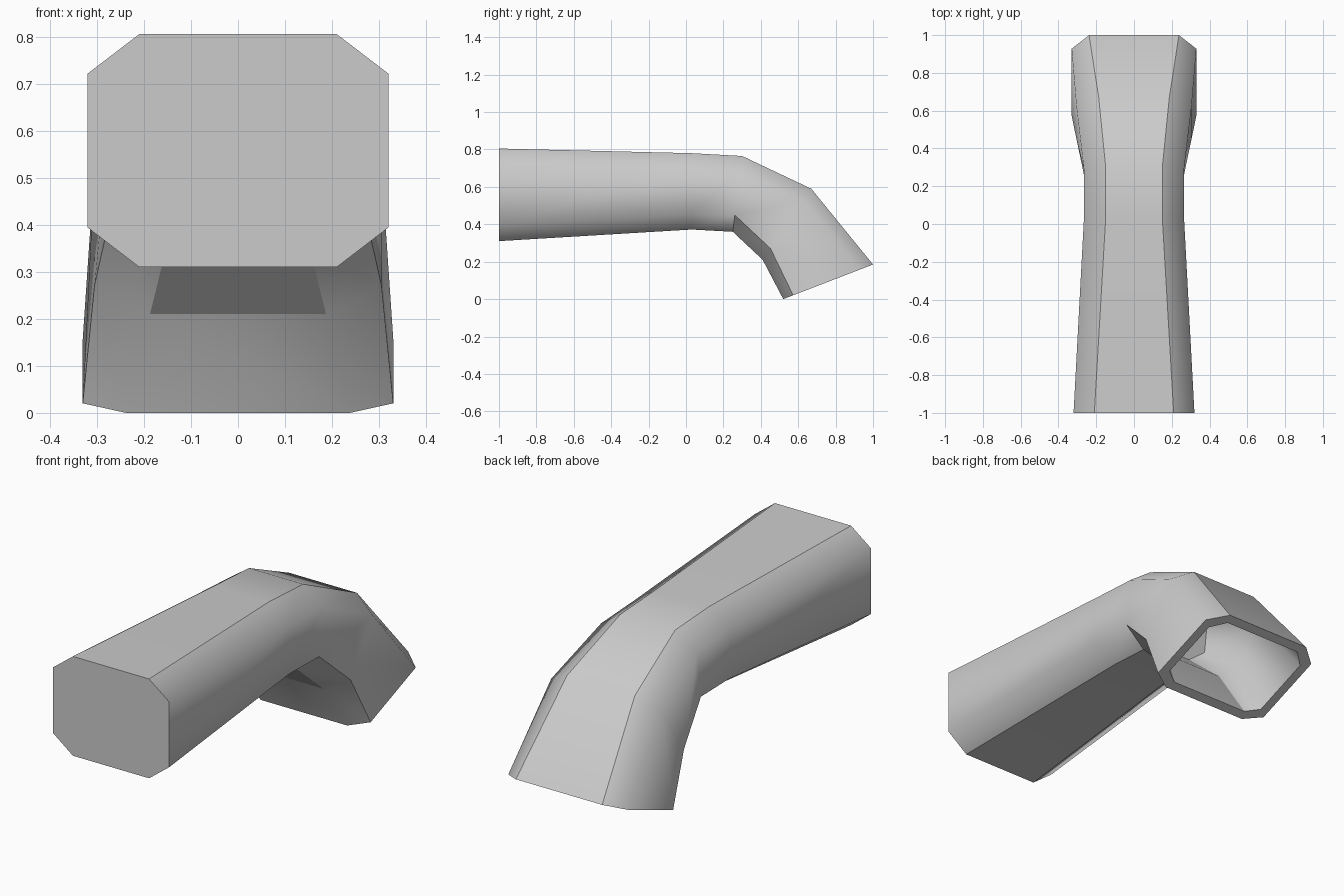
import bpy, bmesh
from mathutils import Vector

if "Cube" in bpy.data.objects:
    bpy.data.objects.remove(bpy.data.objects["Cube"])

grey = bpy.data.materials.new("light_grey")
grey.diffuse_color = (0.6, 0.6, 0.6, 1)
grey.use_nodes = True
grey.node_tree.nodes["Principled BSDF"].inputs["Base Color"].default_value = grey.diffuse_color

# bottom (y, z), top (y, z), half width, half width of flat top and bottom, low and high chamfer share
sections = [
    ((-1.0, 0.31), (-1.0, 0.805), 0.32, 0.21, 0.17, 0.17),
    ((0.03, 0.372), (0.03, 0.78), 0.265, 0.15, 0.2, 0.2),
    ((0.25, 0.36), (0.30, 0.765), 0.265, 0.15, 0.22, 0.2),
    ((0.41, 0.21), (0.67, 0.59), 0.305, 0.187, 0.16, 0.17),
    ((0.52, 0.0), (1.0, 0.185), 0.33, 0.238, 0.11, 0.15),
]


def ring(bm, section, wall=0.0):
    """Eight-sided cross-section, optionally shrunk by a wall thickness."""
    b, t, w, flat, low, high = section
    b, t = Vector((0, *b)), Vector((0, *t))
    inset = (t - b).normalized() * wall
    b, t = b + inset, t - inset
    w, flat = w - wall, flat - wall * 0.45
    half = [(flat, 0), (w, low), (w, 1 - high), (flat, 1)]
    points = half + [(-x, f) for x, f in reversed(half)]
    return [bm.verts.new(b.lerp(t, f) + Vector((x, 0, 0))) for x, f in points]


def bridge(bm, a, b):
    return [bm.faces.new((a[i], a[(i + 1) % 8], b[(i + 1) % 8], b[i])) for i in range(8)]


def sharpen(bm, a, b):
    edge = bm.edges.get((a, b))
    if edge:
        edge.smooth = False


bm = bmesh.new()
# Outer tube and closed front end
outer = [ring(bm, s) for s in sections]
for a, b in zip(outer, outer[1:]):
    bridge(bm, a, b)
bm.faces.new(outer[0])
# Hollow in the bent end, with a rim and closed inside
inner = [ring(bm, s, 0.045) for s in sections[:1:-1]]
for a, b in zip([outer[-1]] + inner, inner):
    bridge(bm, a, b)
bm.faces.new(inner[-1])
bmesh.ops.recalc_face_normals(bm, faces=bm.faces)
for f in bm.faces:
    f.smooth = True

# Sharp ends, rim and hollow
for r in (outer[0], outer[-1], inner[0], inner[-1]):
    for i in range(8):
        sharpen(bm, r[i], r[(i + 1) % 8])
# Sharp lengthwise edges: flat top all along, flat bottom up to the bend, lower sides after it
for k, (a, b) in enumerate(zip(outer, outer[1:])):
    for i in (3, 4) + ((0, 7) if k < 3 else ()) + ((1, 6) if k >= 2 else ()):
        sharpen(bm, a[i], b[i])
for a, b in zip(inner, inner[1:]):
    for i in (0, 3, 4, 7):
        sharpen(bm, a[i], b[i])
# Creases under the bend
for i, j in ((0, 1), (6, 7), (7, 0)):
    sharpen(bm, outer[2][i], outer[2][j])
sharpen(bm, outer[3][7], outer[3][0])

mesh = bpy.data.meshes.new("bent_tube")
bm.to_mesh(mesh)
bm.free()
mesh.materials.append(grey)
tube = bpy.data.objects.new("bent_tube", mesh)
bpy.context.collection.objects.link(tube)
